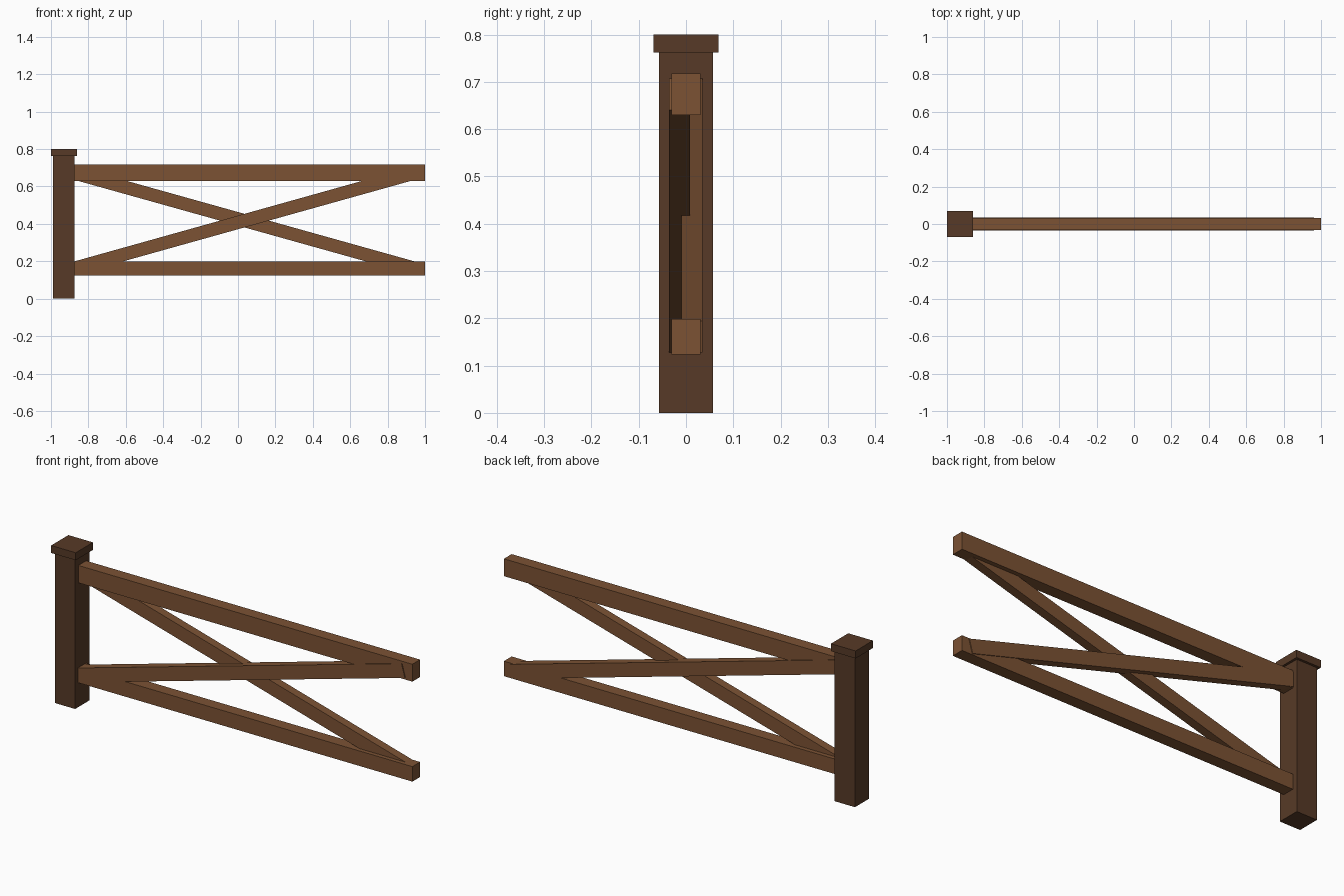
import bpy, math

if "Cube" in bpy.data.objects:
    bpy.data.objects.remove(bpy.data.objects["Cube"])


def material(name, rgb):
    m = bpy.data.materials.new(name)
    m.diffuse_color = (*rgb, 1)
    m.use_nodes = True
    m.node_tree.nodes["Principled BSDF"].inputs["Base Color"].default_value = m.diffuse_color
    return m


dark_wood = material("dark_wood", (0.095, 0.042, 0.02))
light_wood = material("light_wood", (0.2, 0.085, 0.034))


def beam(name, center, size, mat, tilt=0.0):
    bpy.ops.mesh.primitive_cube_add(size=1, location=center, rotation=(0, tilt, 0))
    o = bpy.context.object
    o.name = name
    o.scale = size
    bpy.ops.object.transform_apply(location=False, rotation=False, scale=True)
    o.data.materials.append(mat)
    return o


POST_X, END_X = -0.931, 1.0
MID_X, SPAN = (POST_X + END_X) / 2, END_X - POST_X
TOP_Z, LOW_Z = 0.674, 0.161

# Post with its square cap
beam("post", (POST_X, 0, 0.381), (0.114, 0.114, 0.762), dark_wood)
beam("post_cap", (POST_X, 0, 0.781), (0.138, 0.138, 0.038), dark_wood)

# Horizontal rails, running from inside the post to the open end
beam("top_rail", (MID_X, 0, TOP_Z), (SPAN, 0.062, 0.088), light_wood)
beam("bottom_rail", (MID_X, 0, LOW_Z), (SPAN, 0.062, 0.076), light_wood)

# Crossed braces, rising one in front and falling one behind
run, rise = SPAN * 0.95, TOP_Z - LOW_Z
for name, y, sign in (("rising_brace", -0.0135, -1), ("falling_brace", 0.0128, 1)):
    beam(name, (MID_X, y, (TOP_Z + LOW_Z) / 2),
         (math.hypot(run, rise), 0.0444, 0.07), light_wood,
         sign * math.atan2(rise, run))
